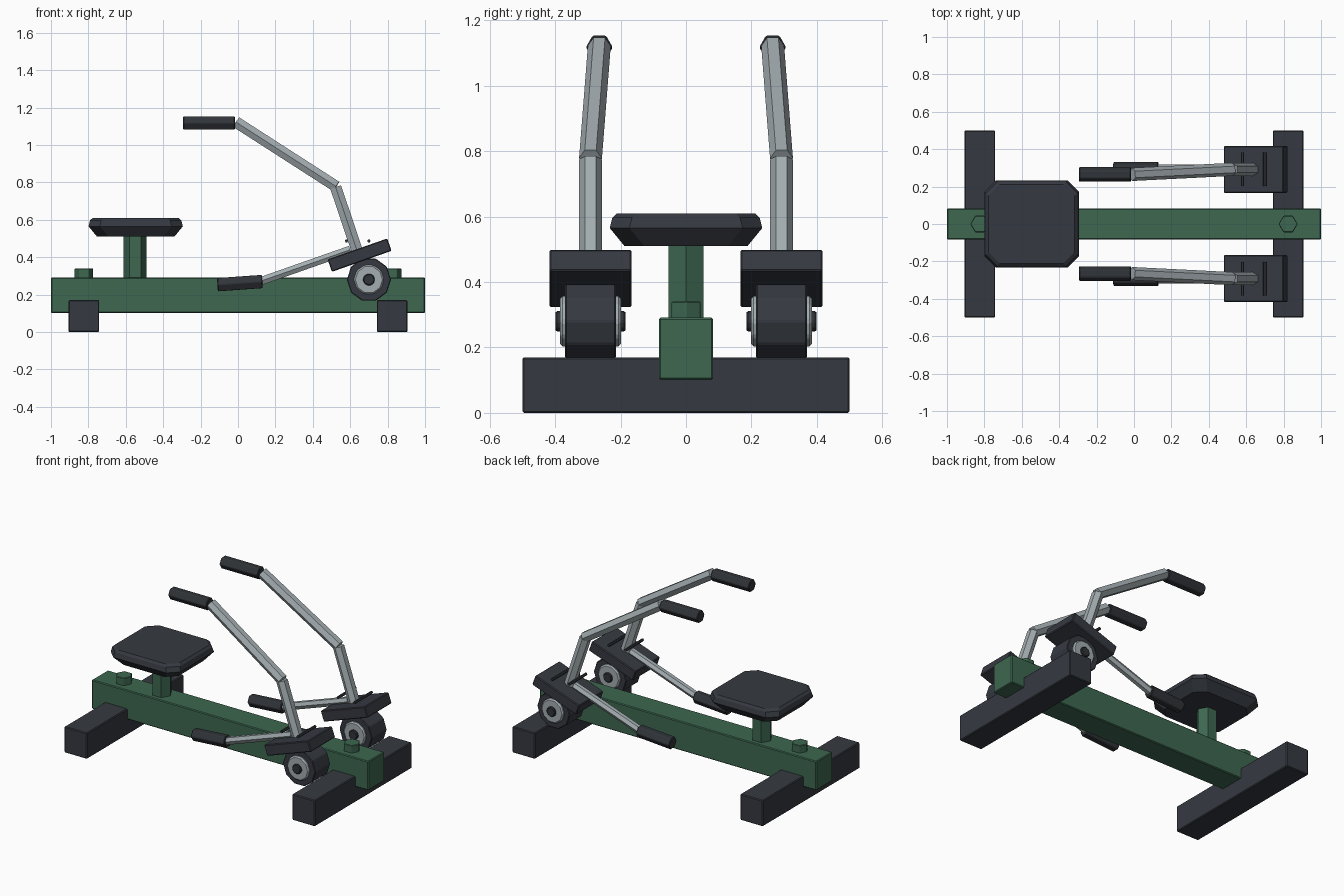
import bpy, bmesh
from mathutils import Vector, Matrix

cube = bpy.data.objects.get("Cube")
if cube:
    bpy.data.objects.remove(cube, do_unlink=True)


def material(name, rgb):
    m = bpy.data.materials.new(name)
    m.use_nodes = True
    m.diffuse_color = (*rgb, 1)
    m.node_tree.nodes["Principled BSDF"].inputs["Base Color"].default_value = (*rgb, 1)
    return m


GREEN = material("green paint", (0.047, 0.135, 0.080))
DARK = material("dark rubber", (0.036, 0.041, 0.052))
BLACK = material("black grip", (0.030, 0.034, 0.040))
METAL = material("grey metal", (0.37, 0.42, 0.44))


def finish(name, bm, mat, bevel=0):
    bmesh.ops.recalc_face_normals(bm, faces=bm.faces)
    mesh = bpy.data.meshes.new(name)
    bm.to_mesh(mesh)
    bm.free()
    mesh.materials.append(mat)
    obj = bpy.data.objects.new(name, mesh)
    bpy.context.scene.collection.objects.link(obj)
    if bevel:
        mod = obj.modifiers.new("soft edges", "BEVEL")
        mod.width = bevel
        mod.segments = 1
    return obj


def box(name, centre, size, mat, tilt=0, bevel=0.005):
    bm = bmesh.new()
    bmesh.ops.create_cube(bm, size=1)
    bm.transform(Matrix.Translation(centre) @ Matrix.Rotation(tilt, 4, "Y")
                 @ Matrix.Diagonal((*size, 1)))
    return finish(name, bm, mat, bevel)


def bar(name, start, end, radius, mat, sides=6, corner=(0, 1, 0), bevel=0):
    """Prism from start to end with one corner pointing along 'corner'."""
    a, b = Vector(start), Vector(end)
    z = (b - a).normalized()
    x = Vector(corner).cross(z).normalized()
    y = z.cross(x)
    rot = Matrix((x, y, z)).transposed().to_4x4()
    bm = bmesh.new()
    bmesh.ops.create_cone(bm, cap_ends=True, segments=sides, radius1=radius,
                          radius2=radius, depth=(b - a).length)
    bm.transform(Matrix.Translation((a + b) / 2) @ rot)
    return finish(name, bm, mat, bevel)


# Frame rail, cross feet and bolts
box("rail", (0, 0, 0.196), (2, 0.166, 0.19), GREEN)
for label, s in (("right", -1), ("left", 1)):
    box(label + "_foot", (0.824 * s, 0, 0.085), (0.164, 1, 0.17), DARK)
    bar(label + "_bolt", (0.824 * s, 0, 0.28), (0.824 * s, 0, 0.34), 0.051,
        GREEN, corner=(1, 0, 0), bevel=0.003)

# Seat on its post
bar("seat_post", (-0.55, 0, 0.28), (-0.55, 0, 0.53), 0.062, GREEN, corner=(1, 0, 0))
bm = bmesh.new()
rings = []
for z, inset in ((0.51, 0.045), (0.565, 0), (0.597, 0.008), (0.61, 0.022)):
    hx, hy, cut = 0.252 - inset, 0.233 - inset, 0.06
    quarter = [(hx, hy - cut), (hx - cut, hy)]
    outline = quarter + [(-x, y) for x, y in reversed(quarter)]
    outline += [(-x, -y) for x, y in outline]
    rings.append([bm.verts.new((x - 0.547, y, z)) for x, y in outline])
for low, high in zip(rings, rings[1:]):
    for i in range(8):
        j = (i + 1) % 8
        bm.faces.new((low[i], low[j], high[j], high[i]))
bm.faces.new(rings[0])
bm.faces.new(rings[-1])
finish("seat", bm, DARK)

# Matching lever, pedal and wheel on each side of the rail
for label, s in (("front_", -1), ("back_", 1)):
    y = 0.292 * s
    axis_x, axis_z = 0.70, 0.28
    for part, half, radius, mat, sides, bevel in (
            ("wheel", 0.078, 0.118, DARK, 10, 0.004),
            ("wheel_disc", 0.093, 0.081, METAL, 10, 0.008),
            ("wheel_hub", 0.107, 0.033, BLACK, 8, 0.005)):
        bar(label + part, (axis_x, y - half, axis_z), (axis_x, y + half, axis_z),
            radius, mat, sides, (1, 0, 0), bevel)

    box(label + "pedal", (0.65, y, 0.411), (0.338, 0.252, 0.07), DARK, -0.338)
    for i, x in enumerate((0.58, 0.70)):
        bar(label + "pedal_rod_%d" % (i + 1), (x, y - 0.09, 0.487),
            (x, y + 0.09, 0.487), 0.009, BLACK, corner=(1, 0, 0))

    # Tall bent lever
    bar(label + "lever_lower", (0.645, y, 0.41), (0.522, y, 0.775), 0.035, METAL)
    bar(label + "lever_upper", (0.525, y, 0.778), (-0.01, 0.265 * s, 1.122), 0.035, METAL)
    bar(label + "lever_grip", (-0.293, 0.265 * s, 1.118), (-0.017, 0.265 * s, 1.118),
        0.041, BLACK, bevel=0.004)

    # Short low handle
    bar(label + "handle_rod", (0.60, y, 0.44), (0.11, y, 0.268), 0.025, METAL)
    bar(label + "handle_grip", (0.13, y, 0.270), (-0.11, y, 0.253), 0.041,
        BLACK, bevel=0.004)
